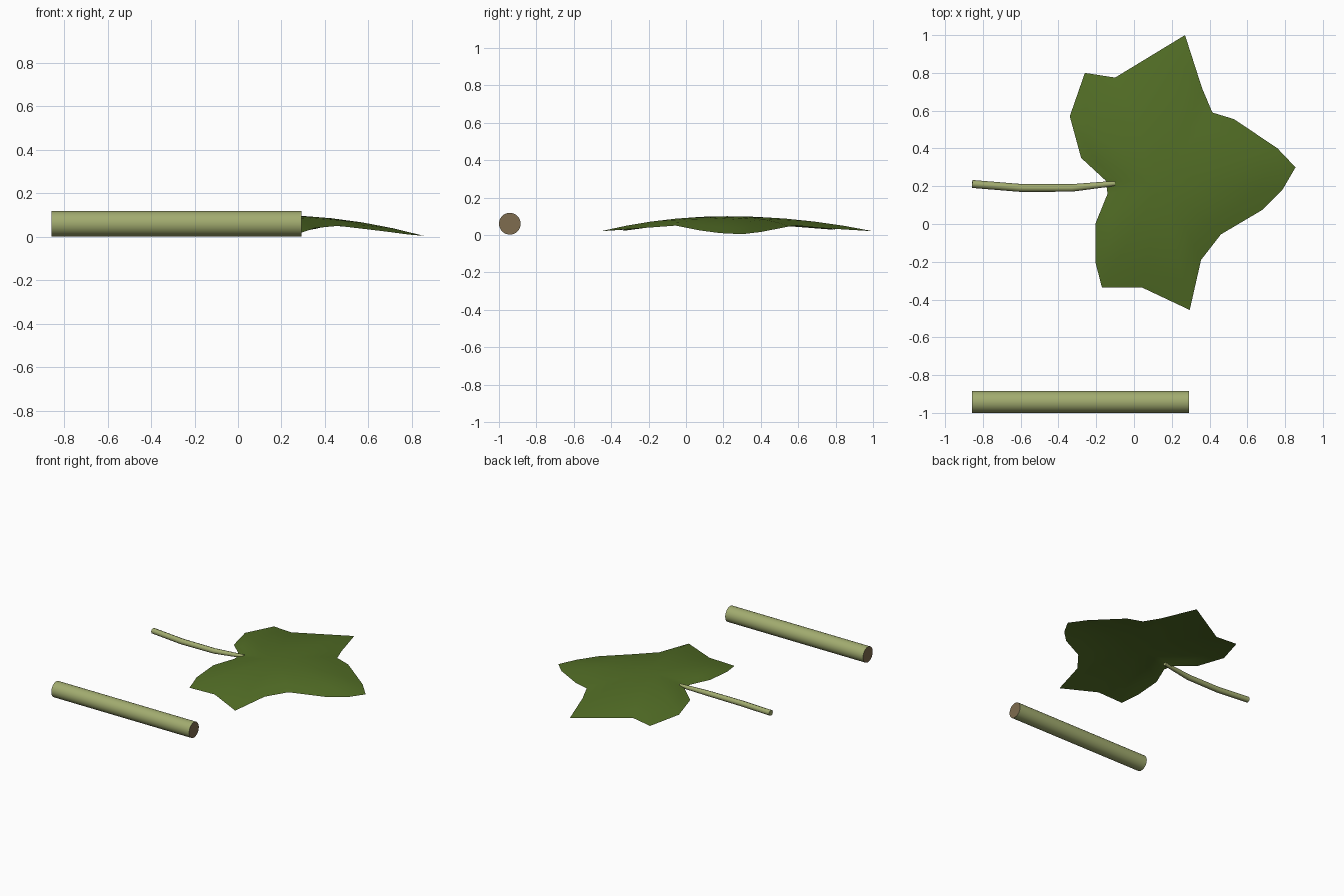
import bpy, bmesh, math
from mathutils import Vector

if "Cube" in bpy.data.objects:
    bpy.data.objects.remove(bpy.data.objects["Cube"])


def material(name, rgb):
    m = bpy.data.materials.new(name)
    m.diffuse_color = (*rgb, 1)
    m.use_nodes = True
    m.node_tree.nodes["Principled BSDF"].inputs["Base Color"].default_value = m.diffuse_color
    return m


LEAF = material("leaf green", (0.085, 0.155, 0.019))
BARK = material("pale stem green", (0.36, 0.41, 0.16))
WOOD = material("cut wood brown", (0.21, 0.15, 0.077))

# Leaf blade: lobed outline, shrunk in rings to the centre and domed
OUTLINE = [
    (-0.15, 0.23, 0.06), (-0.28, 0.35, 0.055), (-0.34, 0.57, 0.045),
    (-0.26, 0.80, 0.027), (-0.10, 0.775, 0.035), (0.27, 1.0, 0.02),
    (0.36, 0.72, 0.037), (0.415, 0.59, 0.05), (0.53, 0.555, 0.046),
    (0.76, 0.40, 0.016), (0.855, 0.30, 0.004), (0.785, 0.18, 0.01),
    (0.68, 0.075, 0.024), (0.46, -0.055, 0.05), (0.355, -0.19, 0.04),
    (0.295, -0.455, 0.02), (0.04, -0.335, 0.028), (-0.17, -0.335, 0.022),
    (-0.205, -0.20, 0.04), (-0.205, 0.0, 0.055), (-0.14, 0.16, 0.06)]
CX, CY = 0.15, 0.22


def dome(x, y):
    b = 0.126 if y > CY else 0.16
    return 0.1 - 0.19 * (x - CX) ** 2 - b * (y - CY) ** 2


bm = bmesh.new()
hub = bm.verts.new((CX, CY, 0.1))
rings = []
for t in (0.2, 0.4, 0.6, 0.8, 1.0):
    ring = []
    for x, y, z in OUTLINE:
        px, py = CX + (x - CX) * t, CY + (y - CY) * t
        pz = dome(px, py) + (z - dome(x, y)) * t ** 3
        ring.append(bm.verts.new((px, py, pz)))
    rings.append(ring)
n = len(OUTLINE)
for i in range(n):
    j = (i + 1) % n
    bm.faces.new((hub, rings[0][j], rings[0][i]))
    for a, b in zip(rings, rings[1:]):
        bm.faces.new((a[i], a[j], b[j], b[i]))
for f in bm.faces:
    f.smooth = True
    f.normal_update()
    if f.normal.z < 0:
        f.normal_flip()
me = bpy.data.meshes.new("leaf_blade")
bm.to_mesh(me)
bm.free()
me.materials.append(LEAF)
bpy.context.collection.objects.link(bpy.data.objects.new("leaf_blade", me))

# Leaf stalk: thin tapering bent tube
cu = bpy.data.curves.new("leaf_stalk", 'CURVE')
cu.dimensions = '3D'
cu.bevel_depth = 0.021
cu.bevel_resolution = 2
cu.use_fill_caps = True
sp = cu.splines.new('POLY')
path = [(-0.857, 0.212, 0.06, 1), (-0.6, 0.191, 0.055, 1),
        (-0.33, 0.191, 0.056, 0.95), (-0.1, 0.215, 0.067, 0.65)]
sp.points.add(len(path) - 1)
for p, (x, y, z, r) in zip(sp.points, path):
    p.co = (x, y, z, 1)
    p.radius = r
sp.use_smooth = True
cu.materials.append(BARK)
bpy.context.collection.objects.link(bpy.data.objects.new("leaf_stalk", cu))

# Twig: round rod lying along x with brown cut ends
bpy.ops.mesh.primitive_cylinder_add(
    vertices=32, radius=0.058, depth=1.15,
    location=(-0.283, -0.942, 0.06), rotation=(0, math.pi / 2, 0))
twig = bpy.context.object
twig.name = "twig"
twig.data.materials.append(BARK)
twig.data.materials.append(WOOD)
for p in twig.data.polygons:
    p.material_index = 1 if abs(p.normal.z) > 0.9 else 0
bpy.ops.object.shade_smooth_by_angle(angle=math.radians(40))
